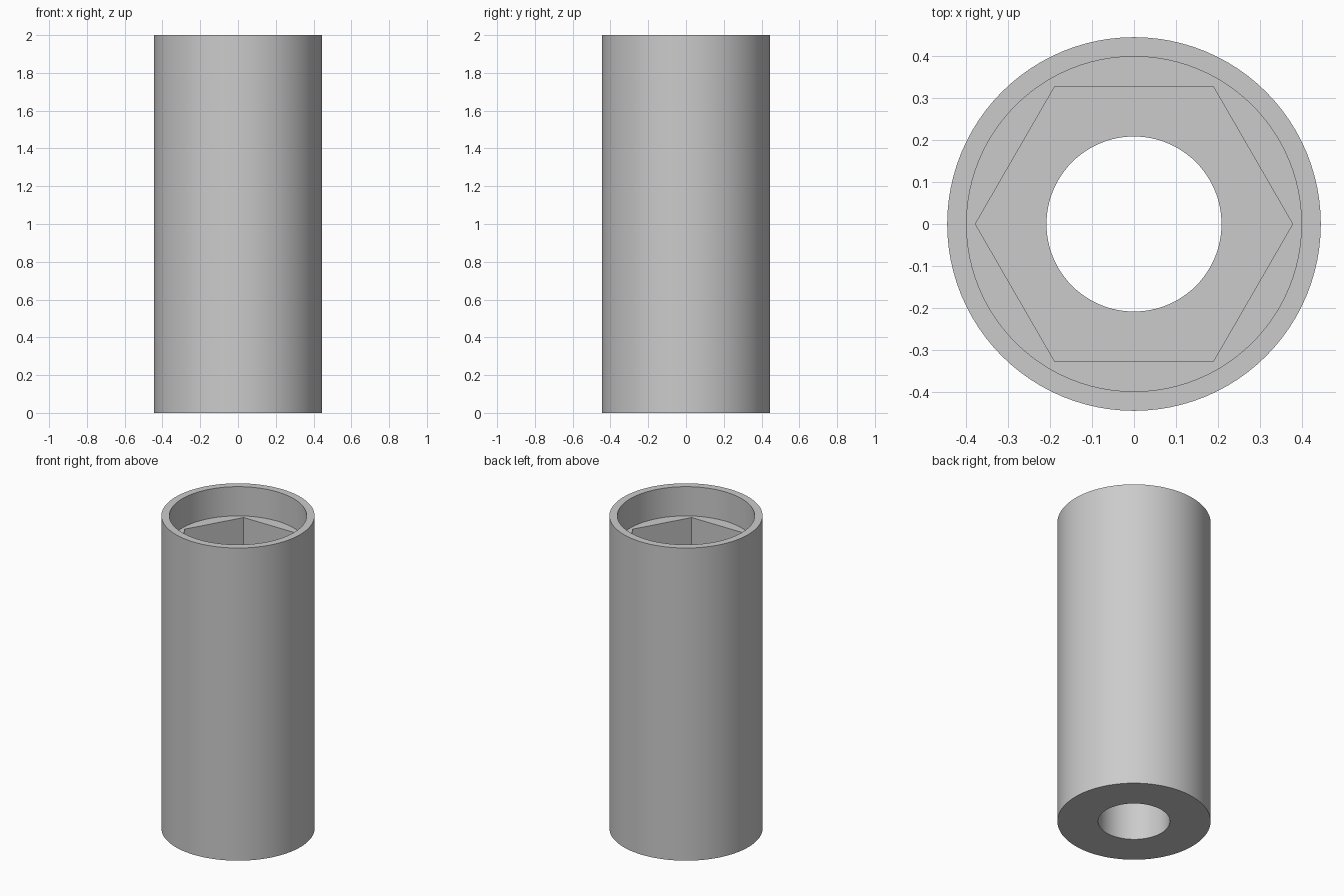
import bpy, bmesh
from math import cos, sin, pi, radians

cube = bpy.data.objects.get("Cube")
if cube:
    bpy.data.objects.remove(cube, do_unlink=True)

SEGMENTS = 96  # divisible by six, so hexagon corners land on vertices
HEIGHT, LEDGE_Z, SOCKET_Z = 2.0, 1.813, 1.45
OUTER_R, RECESS_R, HEX_R, BORE_R = 0.444, 0.398, 0.377, 0.208


def circle(radius):
    return lambda angle: radius


def hexagon(corner_radius):
    apothem = corner_radius * cos(pi / 6)
    return lambda angle: apothem / cos(angle % (pi / 3) - pi / 6)


# Cross-section loops, from the outer bottom edge over the rim and down the bore
loops = [
    (circle(OUTER_R), 0),
    (circle(OUTER_R), HEIGHT),
    (circle(RECESS_R), HEIGHT),
    (circle(RECESS_R), LEDGE_Z),
    (hexagon(HEX_R), LEDGE_Z),
    (hexagon(HEX_R), SOCKET_Z),
    (circle(BORE_R), SOCKET_Z),
    (circle(BORE_R), 0),
]

bm = bmesh.new()
rings = []
for shape, z in loops:
    ring = []
    for i in range(SEGMENTS):
        a = 2 * pi * i / SEGMENTS
        r = shape(a + 1e-9)
        ring.append(bm.verts.new((r * cos(a), r * sin(a), z)))
    rings.append(ring)

# Bridge each loop to the next, and the last back to the first
for low, high in zip(rings, rings[1:] + rings[:1]):
    for i in range(SEGMENTS):
        j = (i + 1) % SEGMENTS
        bm.faces.new((low[i], low[j], high[j], high[i]))
bmesh.ops.recalc_face_normals(bm, faces=bm.faces)

mesh = bpy.data.meshes.new("hex_socket_sleeve")
bm.to_mesh(mesh)
bm.free()
sleeve = bpy.data.objects.new("hex_socket_sleeve", mesh)
bpy.context.collection.objects.link(sleeve)

# Plain grey material
grey = bpy.data.materials.new("light_grey")
grey.use_nodes = True
colour = (0.6, 0.6, 0.6, 1)
grey.diffuse_color = colour
grey.node_tree.nodes["Principled BSDF"].inputs["Base Color"].default_value = colour
mesh.materials.append(grey)

# Smooth round walls with crisp rims and hexagon corners
bpy.ops.object.select_all(action="DESELECT")
sleeve.select_set(True)
bpy.context.view_layer.objects.active = sleeve
bpy.ops.object.shade_smooth_by_angle(angle=radians(30))
